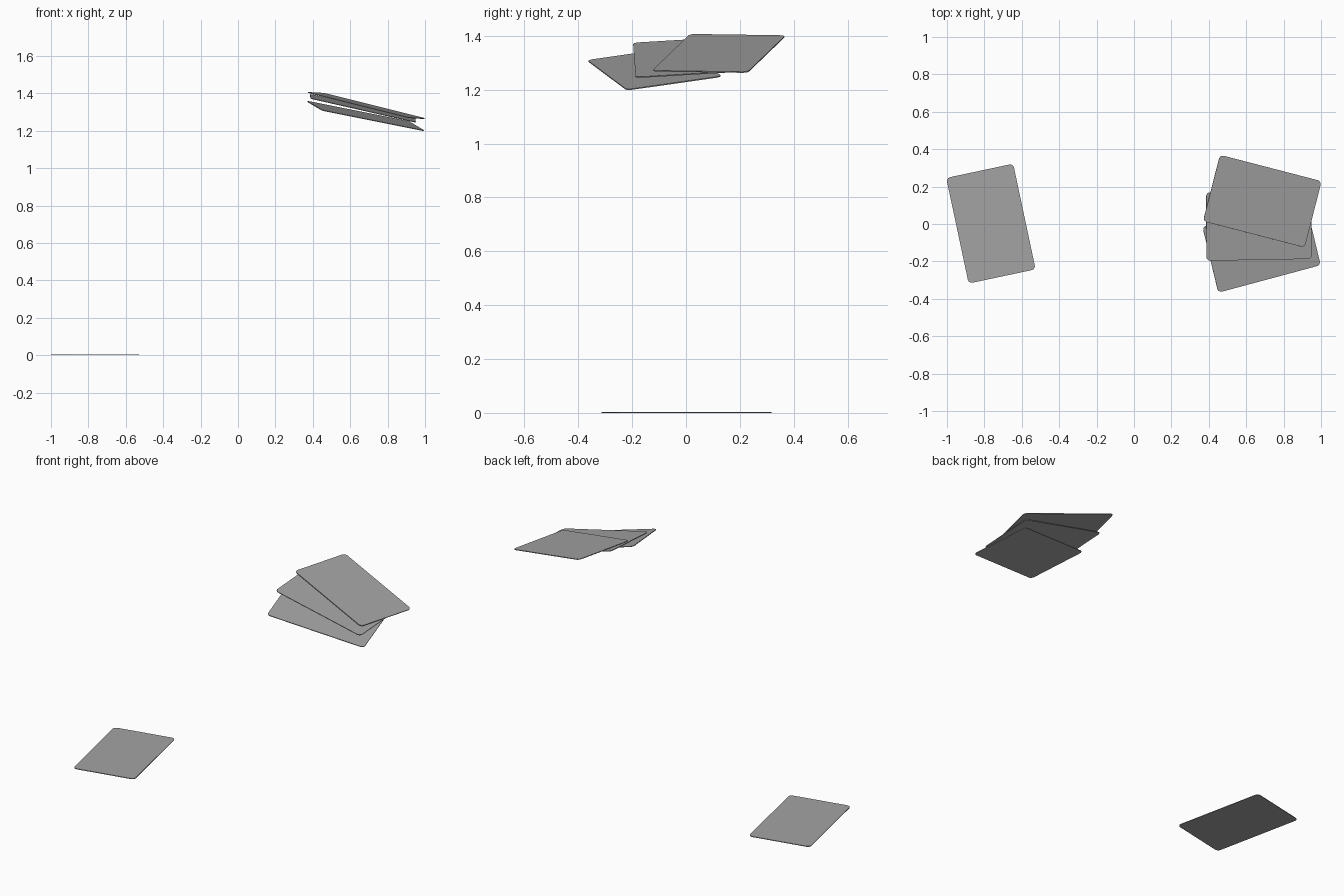
import bpy, bmesh, math
from mathutils import Vector, Matrix

if "Cube" in bpy.data.objects:
    bpy.data.objects.remove(bpy.data.objects["Cube"])

LENGTH, WIDTH, THICK, RADIUS, SEGS = 0.577, 0.366, 0.004, 0.022, 5

grey = bpy.data.materials.new("card_grey")
grey.diffuse_color = (0.37, 0.37, 0.37, 1)
grey.use_nodes = True
grey.node_tree.nodes["Principled BSDF"].inputs["Base Color"].default_value = grey.diffuse_color


def rounded_outline():
    """Points of a rounded rectangle, counter-clockwise."""
    pts = []
    hx, hy = LENGTH / 2 - RADIUS, WIDTH / 2 - RADIUS
    for q, (sx, sy) in enumerate([(1, 1), (-1, 1), (-1, -1), (1, -1)]):
        for i in range(SEGS + 1):
            a = math.pi / 2 * (q + i / SEGS)
            pts.append((sx * hx + RADIUS * math.cos(a),
                        sy * hy + RADIUS * math.sin(a)))
    return pts


def card(name, center, long_dir, short_dir):
    """Thin rounded card placed by its centre and two edge directions."""
    bm = bmesh.new()
    base = bm.faces.new([bm.verts.new((x, y, -THICK / 2)) for x, y in rounded_outline()])
    top = bmesh.ops.extrude_face_region(bm, geom=[base])["geom"]
    bmesh.ops.translate(bm, vec=(0, 0, THICK),
                        verts=[v for v in top if isinstance(v, bmesh.types.BMVert)])
    bmesh.ops.recalc_face_normals(bm, faces=bm.faces)
    mesh = bpy.data.meshes.new(name)
    bm.to_mesh(mesh)
    bm.free()
    mesh.materials.append(grey)
    obj = bpy.data.objects.new(name, mesh)
    bpy.context.collection.objects.link(obj)
    x = Vector(long_dir).normalized()
    z = x.cross(Vector(short_dir)).normalized()
    y = z.cross(x)
    obj.matrix_world = Matrix.Translation(center) @ Matrix((x, y, z)).transposed().to_4x4()


# Card lying flat on the ground
card("flat_card", (-0.765, 0.002, THICK / 2), (0.12, -0.565, 0), (0.565, 0.12, 0))

# Fan of three tilted cards
card("fan_card_low", (0.682, -0.117, 1.279), (0.54, 0.145, -0.108), (-0.085, 0.35, 0.05))
card("fan_card_middle", (0.668, -0.009, 1.320), (0.56, 0.01, -0.127), (-0.002, 0.365, 0.022))
card("fan_card_top", (0.686, 0.122, 1.335), (0.54, -0.14, -0.135), (0.09, 0.355, -0.005))
